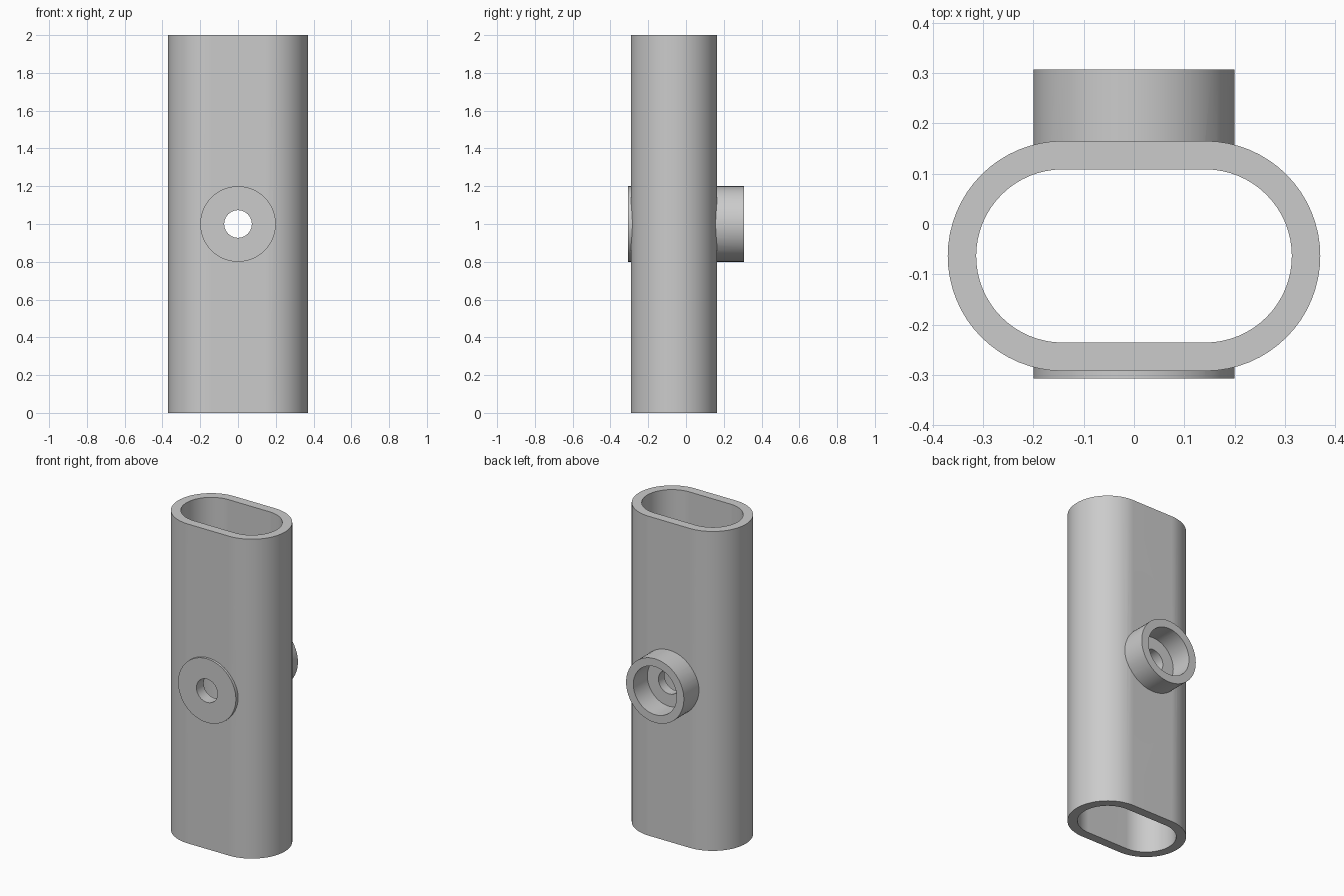
import bpy
import bmesh
from math import sin, cos, pi, radians
from mathutils import Matrix

if "Cube" in bpy.data.objects:
    bpy.data.objects.remove(bpy.data.objects["Cube"], do_unlink=True)

CENTRE_Y = -0.0635     # middle of the tube
STRAIGHT = 0.1415      # half length of the flat sides
OUTER, INNER = 0.2285, 0.172
HEIGHT = 2.0
ARC_STEPS = 32

grey = bpy.data.materials.new("plain grey")
grey.use_nodes = True
colour = (0.6, 0.6, 0.6, 1)
grey.diffuse_color = colour
grey.node_tree.nodes["Principled BSDF"].inputs["Base Color"].default_value = colour


def finish(name, bm):
    bmesh.ops.recalc_face_normals(bm, faces=bm.faces[:])
    mesh = bpy.data.meshes.new(name)
    bm.to_mesh(mesh)
    bm.free()
    mesh.materials.append(grey)
    obj = bpy.data.objects.new(name, mesh)
    bpy.context.collection.objects.link(obj)
    return obj


def stadium(name, radius, bottom, top):
    """Upright solid with two flat sides and two round ends."""
    bm = bmesh.new()
    ring = []
    for side in (1, -1):
        for i in range(ARC_STEPS + 1):
            a = -pi / 2 + pi * i / ARC_STEPS
            ring.append(bm.verts.new((side * (STRAIGHT + radius * cos(a)),
                                      CENTRE_Y + side * radius * sin(a), bottom)))
    base = bm.faces.new(ring)
    lifted = bmesh.ops.extrude_face_region(bm, geom=[base], use_keep_orig=True)["geom"]
    verts = [v for v in lifted if isinstance(v, bmesh.types.BMVert)]
    bmesh.ops.translate(bm, verts=verts, vec=(0, 0, top - bottom))
    return finish(name, bm)


def cross_cylinder(name, radius, front, back):
    """Cylinder running front to back at mid height."""
    bm = bmesh.new()
    place = Matrix.Translation((0, (front + back) / 2, HEIGHT / 2)) @ Matrix.Rotation(pi / 2, 4, 'X')
    bmesh.ops.create_cone(bm, cap_ends=True, segments=64, radius1=radius,
                          radius2=radius, depth=back - front, matrix=place)
    return finish(name, bm)


def combine(target, tool, operation):
    bpy.context.view_layer.objects.active = target
    mod = target.modifiers.new(tool.name, 'BOOLEAN')
    mod.operation = operation
    mod.solver = 'EXACT'
    mod.object = tool
    bpy.ops.object.modifier_apply(modifier=mod.name)
    bpy.data.objects.remove(tool, do_unlink=True)


# Oval tube with a round boss crossing it, then hollowed
tube = stadium("oval_tube_with_boss", OUTER, 0, HEIGHT)
combine(tube, cross_cylinder("boss", 0.2, -0.307, 0.307), 'UNION')
combine(tube, stadium("cavity", INNER, -0.1, HEIGHT + 0.1), 'DIFFERENCE')

# Through hole and the wide recess at the back
combine(tube, cross_cylinder("through_hole", 0.073, -0.5, 0.5), 'DIFFERENCE')
combine(tube, cross_cylinder("back_recess", 0.15, 0.168, 0.5), 'DIFFERENCE')

# Smooth round walls, crisp rims
bpy.ops.object.select_all(action='DESELECT')
tube.select_set(True)
bpy.context.view_layer.objects.active = tube
bpy.ops.object.shade_smooth_by_angle(angle=radians(25))
weighted = tube.modifiers.new("even_normals", 'WEIGHTED_NORMAL')
weighted.keep_sharp = True
